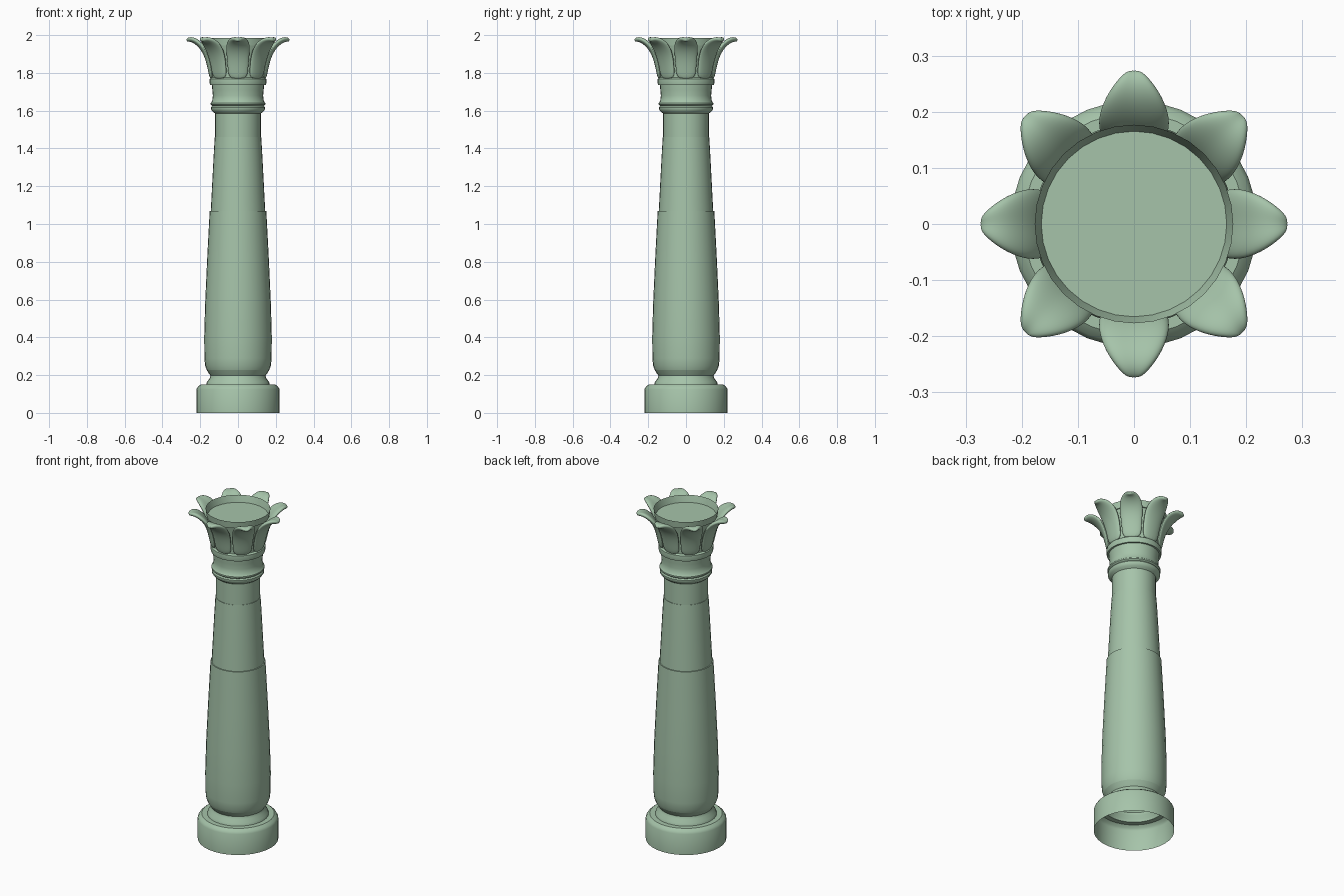
import bpy, bmesh
from math import sin, cos, pi, radians
from mathutils import Vector

if "Cube" in bpy.data.objects:
    bpy.data.objects.remove(bpy.data.objects["Cube"])

mat = bpy.data.materials.new("pale_green")
mat.diffuse_color = (0.38, 0.55, 0.40, 1)
mat.use_nodes = True
mat.node_tree.nodes["Principled BSDF"].inputs["Base Color"].default_value = mat.diffuse_color


def finish(name, bm, angle=35, subsurf=0):
    me = bpy.data.meshes.new(name)
    bm.to_mesh(me)
    bm.free()
    ob = bpy.data.objects.new(name, me)
    bpy.context.collection.objects.link(ob)
    me.materials.append(mat)
    if subsurf:
        mod = ob.modifiers.new("round", 'SUBSURF')
        mod.levels = mod.render_levels = subsurf
    bpy.ops.object.select_all(action='DESELECT')
    ob.select_set(True)
    bpy.context.view_layer.objects.active = ob
    bpy.ops.object.shade_smooth_by_angle(angle=radians(angle))
    return ob


def skin(bm, rings):
    for a, b in zip(rings, rings[1:]):
        n = len(a)
        for i in range(n):
            j = (i + 1) % n
            bm.faces.new((a[i], a[j], b[j], b[i]))


def lathe(name, profile, n=32, cap_top=False):
    bm = bmesh.new()
    rings = [[bm.verts.new((r * cos(2 * pi * i / n), r * sin(2 * pi * i / n), z))
              for i in range(n)] for r, z in profile]
    skin(bm, rings)
    if cap_top:
        bm.faces.new(rings[-1])
    return finish(name, bm)


# Plinth, open underneath, with the hollow neck moulding above it
lathe("plinth", [(.22, 0), (.22, .125), (.213, .138), (.198, .15), (.168, .15)])
lathe("base_moulding", [(.168, .15), (.164, .165), (.15, .182), (.146, .197),
                        (.155, .21), (.166, .228)])

# Swelling lower shaft, stepped upper shaft and neck
lathe("lower_shaft", [(.166, .228), (.174, .25), (.178, .29), (.179, .40), (.174, .58),
                      (.163, .82), (.15, 1.07), (.144, 1.07)])
lathe("upper_shaft", [(.144, 1.07), (.129, 1.36), (.123, 1.46), (.121, 1.46), (.121, 1.59)])

# Ringed collar under the capital
lathe("collar", [(.121, 1.585), (.134, 1.595), (.143, 1.608), (.143, 1.618), (.137, 1.625),
                 (.145, 1.632), (.145, 1.64), (.137, 1.65), (.133, 1.68), (.136, 1.71),
                 (.138, 1.735), (.148, 1.735), (.151, 1.75), (.15, 1.768), (.14, 1.775)])

# Bell of the capital with a shallow recessed top
lathe("capital_bell", [(.14, 1.775), (.142, 1.84), (.155, 1.91), (.177, 1.985),
                       (.172, 1.945)], cap_top=True)


# Petals: lens-shaped sections lofted along an outward curling path
PATH = [(.136, 1.765, .050, .014), (.142, 1.82, .056, .018), (.157, 1.89, .062, .020),
        (.188, 1.945, .068, .020), (.228, 1.977, .052, .020), (.258, 1.982, .030, .017),
        (.274, 1.973, .012, .010)]


def petal(name, turn):
    bm = bmesh.new()
    rings, n = [], 12
    for k, (r, z, w, t) in enumerate(PATH):
        p, q = PATH[max(k - 1, 0)], PATH[min(k + 1, len(PATH) - 1)]
        tan = Vector((q[0] - p[0], 0, q[1] - p[1])).normalized()
        nor = Vector((-tan.z, 0, tan.x))
        ring = []
        for i in range(n):
            a = 2 * pi * i / n
            h = t * sin(a)
            if h > 0:  # groove along the inner face
                h *= 1 - .55 * sin(a) ** 4
            ring.append(bm.verts.new(Vector((r, w * cos(a), z)) + nor * h))
        rings.append(ring)
    skin(bm, rings)
    bm.faces.new(rings[0][::-1])
    bm.faces.new(rings[-1])
    bmesh.ops.recalc_face_normals(bm, faces=bm.faces)
    ob = finish(name, bm, 60, 2)
    ob.rotation_euler.z = turn


for i in range(8):
    petal(f"petal_{i + 1}", i * pi / 4)
